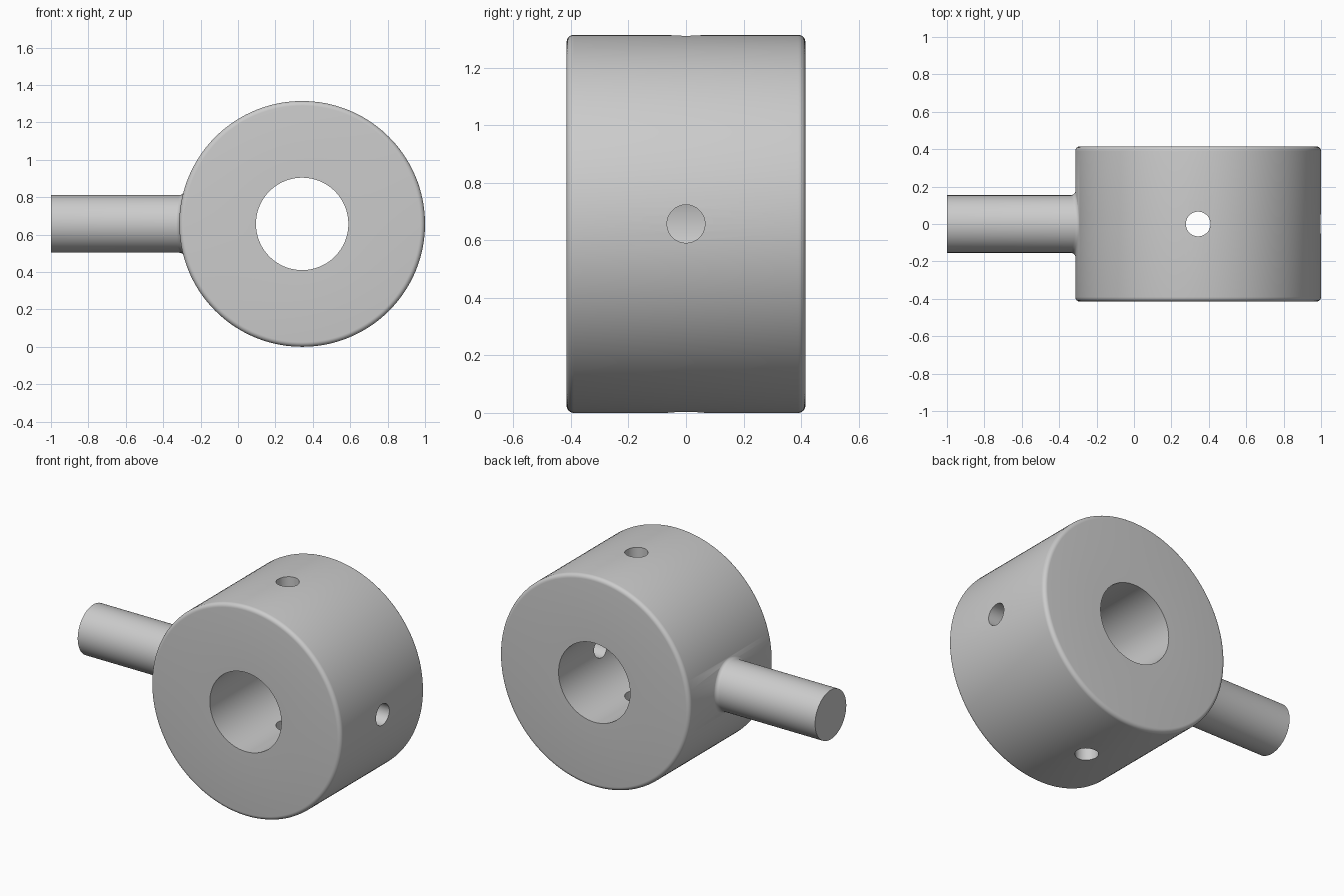
import bpy, bmesh, math
from mathutils import Matrix, Vector

if "Cube" in bpy.data.objects:
    bpy.data.objects.remove(bpy.data.objects["Cube"])

CX, CZ = 0.343, 0.657            # hub centre
R, BORE, HALF = 0.657, 0.247, 0.415
SHAFT, PIN = 0.154, 0.066        # shaft and set-screw hole radii
F = 0.025                        # fillet radius

steel = bpy.data.materials.new("steel grey")
steel.diffuse_color = (0.6, 0.6, 0.6, 1)
steel.use_nodes = True
steel.node_tree.nodes["Principled BSDF"].inputs["Base Color"].default_value = steel.diffuse_color


def mesh_from_loops(name, loops, closed):
    """Skin a list of vertex loops; join last to first if closed, else cap."""
    bm = bmesh.new()
    rows = [[bm.verts.new(p) for p in loop] for loop in loops]
    n = len(rows[0])
    pairs = list(zip(rows, rows[1:])) + ([(rows[-1], rows[0])] if closed else [])
    for a, b in pairs:
        for i in range(n):
            j = (i + 1) % n
            bm.faces.new((a[i], a[j], b[j], b[i]))
    if not closed:
        bm.faces.new(rows[0])
        bm.faces.new(rows[-1])
    bmesh.ops.recalc_face_normals(bm, faces=bm.faces)
    me = bpy.data.meshes.new(name)
    bm.to_mesh(me)
    bm.free()
    me.materials.append(steel)
    ob = bpy.data.objects.new(name, me)
    bpy.context.collection.objects.link(ob)
    return ob


def apply_boolean(target, tool, operation):
    mod = target.modifiers.new(operation.lower(), 'BOOLEAN')
    mod.operation, mod.object, mod.solver = operation, tool, 'EXACT'
    bpy.context.view_layer.objects.active = target
    bpy.ops.object.modifier_apply(modifier=mod.name)
    bpy.data.objects.remove(tool)


# Hub: rounded-edge ring lathed around y
profile = [(BORE, HALF), (BORE, -HALF)]
for sign in (-1, 1):
    arc = [(R - F + F * math.sin(a), sign * (HALF - F + F * math.cos(a)))
           for a in (k * math.pi / 12 for k in range(7))]
    profile += arc if sign < 0 else arc[::-1]
N = 144
hub = mesh_from_loops("hub", [
    [(CX + r * math.cos(t), y, CZ + r * math.sin(t))
     for t in (2 * math.pi * i / N for i in range(N))]
    for r, y in profile], True)

# Shaft: round bar flaring into the curved hub wall
M = 64
angles = [2 * math.pi * i / M for i in range(M)]


def shaft_loop(r, x_at):
    return [(x_at(t), r * math.cos(t), CZ + r * math.sin(t)) for t in angles]


def wall(t):
    return CX + 0.001 - math.sqrt(R**2 - ((SHAFT + F) * math.sin(t))**2)


loops = [shaft_loop(SHAFT, lambda t: -1.0)]
for k in range(7):
    a = k * math.pi / 12
    loops.append(shaft_loop(SHAFT + F * (1 - math.cos(a)),
                            lambda t, a=a: wall(t) - F * (1 - math.sin(a))))
loops.append(shaft_loop(SHAFT + F, lambda t: -0.2))
apply_boolean(hub, mesh_from_loops("shaft", loops, False), 'UNION')

# Set-screw holes: top, bottom and the side opposite the shaft
for d in (Vector((0, 0, 1)), Vector((0, 0, -1)), Vector((1, 0, 0))):
    rot = d.to_track_quat('Z', 'Y').to_matrix().to_4x4()
    place = Matrix.Translation((CX, 0, CZ)) @ rot
    drill = mesh_from_loops("drill", [
        [place @ Vector((PIN * math.cos(t), PIN * math.sin(t), h)) for t in angles]
        for h in (0.1, 0.8)], False)
    drill.hide_render = True
    apply_boolean(hub, drill, 'DIFFERENCE')

# Smooth shading with crisp edges
hub.name = "hub_with_shaft"
bpy.ops.object.select_all(action='DESELECT')
hub.select_set(True)
bpy.context.view_layer.objects.active = hub
bpy.ops.object.shade_smooth_by_angle(angle=math.radians(30))
